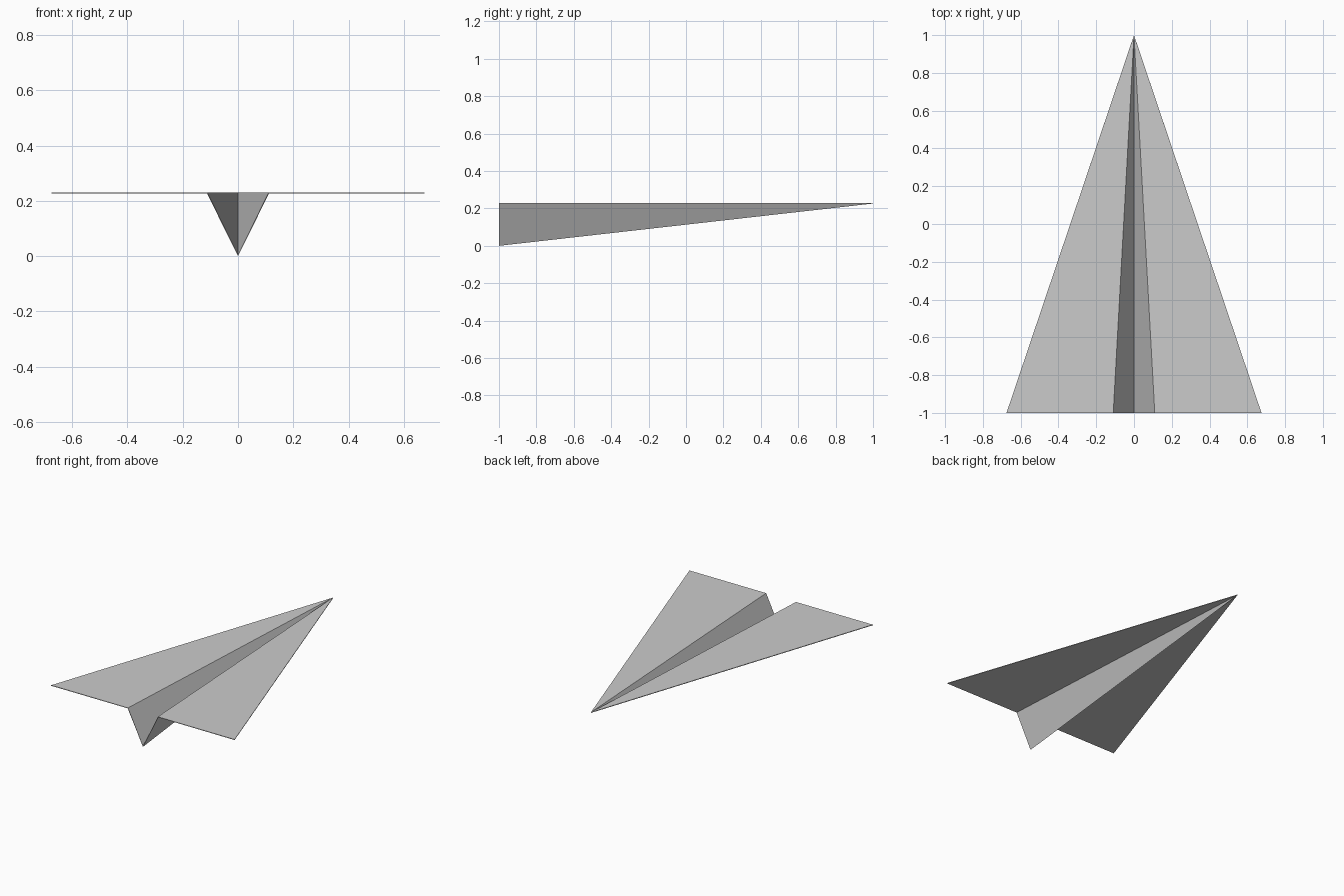
import bpy
import bmesh

cube = bpy.data.objects.get("Cube")
if cube:
    bpy.data.objects.remove(cube, do_unlink=True)

# Paper colour
paper = bpy.data.materials.new("light_grey_paper")
paper.use_nodes = True
colour = (0.6, 0.6, 0.6, 1.0)
paper.diffuse_color = colour
paper.node_tree.nodes["Principled BSDF"].inputs["Base Color"].default_value = colour

WING_Z = 0.23       # height of the flat wings
THICKNESS = 0.004   # paper thickness
FOLD_X = 0.11       # half width of the open keel at the tail
WING_X = 0.675      # half span at the tail

# Left half of the folded sheet: keel panel and wing, meeting at the nose
bm = bmesh.new()
nose = bm.verts.new((0, 1, WING_Z))
keel = bm.verts.new((0, -1, THICKNESS))
fold = bm.verts.new((FOLD_X, -1, WING_Z))
tip = bm.verts.new((WING_X, -1, WING_Z))
bm.faces.new((keel, fold, nose))
bm.faces.new((fold, tip, nose))
mesh = bpy.data.meshes.new("folded_paper_plane")
bm.to_mesh(mesh)
bm.free()
mesh.materials.append(paper)

plane = bpy.data.objects.new("folded_paper_plane", mesh)
bpy.context.collection.objects.link(plane)

# Right half and paper thickness
mirror = plane.modifiers.new("right_half", "MIRROR")
mirror.use_axis[0] = True
mirror.use_clip = True
solid = plane.modifiers.new("paper_thickness", "SOLIDIFY")
solid.thickness = THICKNESS
solid.offset = -1
